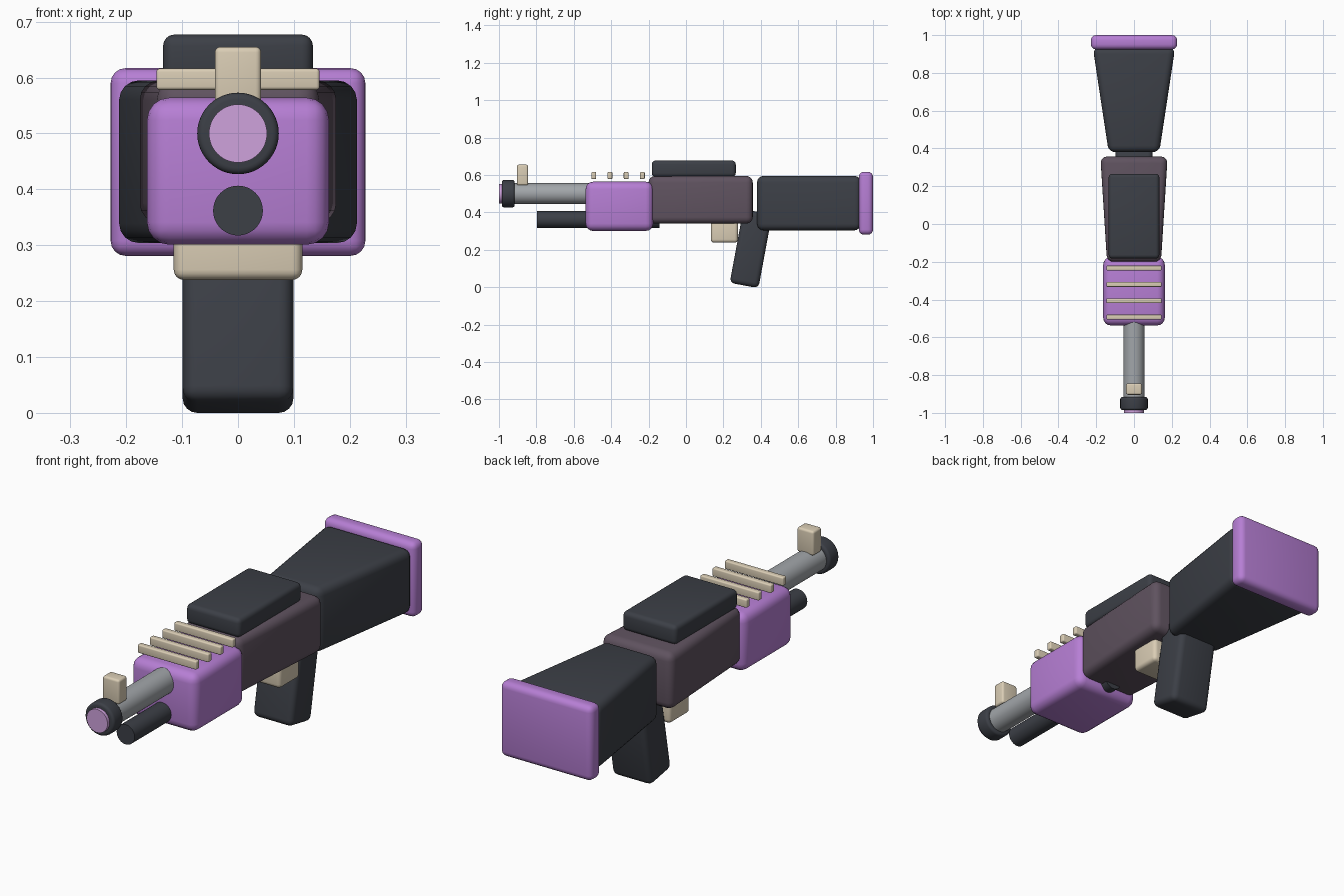
import bpy, bmesh, math
from mathutils import Matrix, Vector

if "Cube" in bpy.data.objects:
    bpy.data.objects.remove(bpy.data.objects["Cube"])


def material(name, rgb):
    m = bpy.data.materials.new(name)
    m.diffuse_color = (*rgb, 1)
    m.use_nodes = True
    m.node_tree.nodes["Principled BSDF"].inputs["Base Color"].default_value = m.diffuse_color
    return m


PURPLE = material("purple", (0.47, 0.21, 0.66))
PINK = material("pale_purple", (0.62, 0.36, 0.72))
DARK = material("charcoal", (0.045, 0.05, 0.062))
PLUM = material("plum_grey", (0.115, 0.085, 0.115))
CREAM = material("cream", (0.70, 0.61, 0.46))
STEEL = material("steel", (0.36, 0.38, 0.40))


def finish(name, bm, mat, bevel):
    # Round the edges and smooth-shade the part
    if bevel:
        sharp = [e for e in bm.edges if e.calc_face_angle(0) > math.radians(50)]
        bmesh.ops.bevel(bm, geom=sharp, offset=bevel, segments=4,
                        profile=0.5, affect='EDGES', clamp_overlap=True)
    mesh = bpy.data.meshes.new(name)
    bm.to_mesh(mesh)
    bm.free()
    mesh.materials.append(mat)
    ob = bpy.data.objects.new(name, mesh)
    bpy.context.collection.objects.link(ob)
    bpy.ops.object.select_all(action='DESELECT')
    ob.select_set(True)
    bpy.context.view_layer.objects.active = ob
    bpy.ops.object.shade_smooth_by_angle(angle=math.radians(35))
    return ob


def block(name, mat, y, z, half_front, half_back=None, bevel=0.02):
    # Box between y and z limits, optionally tapering in width front to back
    half_back = half_back or half_front
    bm = bmesh.new()
    bmesh.ops.create_cube(bm, size=2)
    for v in bm.verts:
        v.co = Vector((v.co.x * (half_back if v.co.y > 0 else half_front),
                       y[1] if v.co.y > 0 else y[0],
                       z[1] if v.co.z > 0 else z[0]))
    return finish(name, bm, mat, bevel)


def tube(name, mat, y, z, radius, bevel=0):
    # Solid cylinder lying along y
    bm = bmesh.new()
    place = Matrix.Translation((0, sum(y) / 2, z)) @ Matrix.Rotation(math.pi / 2, 4, 'X')
    bmesh.ops.create_cone(bm, cap_ends=True, segments=48, radius1=radius,
                          radius2=radius, depth=y[1] - y[0], matrix=place)
    return finish(name, bm, mat, bevel)


# Stock and butt plate
block("butt_plate", PURPLE, (0.924, 1.0), (0.281, 0.617), 0.228, bevel=0.027)
block("stock", DARK, (0.38, 0.935), (0.304, 0.595), 0.134, 0.218, bevel=0.035)

# Receiver, top pad and fore-end
block("receiver", PLUM, (-0.2, 0.357), (0.34, 0.595), 0.143, 0.178, bevel=0.035)
block("top_pad", DARK, (-0.183, 0.266), (0.59, 0.677), 0.134, bevel=0.02)
block("fore_end", PURPLE, (-0.537, -0.175), (0.301, 0.564), 0.163, bevel=0.04)

# Row of ribs above the fore-end
for i in range(4):
    yc = -0.493 + i * 0.0865
    block(f"rib_{i + 1}", CREAM, (yc - 0.013, yc + 0.013), (0.578, 0.616), 0.146, bevel=0.006)

# Barrel, muzzle and lower tube
tube("barrel", STEEL, (-0.95, -0.45), 0.5, 0.056)
tube("muzzle_ring", DARK, (-0.985, -0.916), 0.5, 0.073, bevel=0.012)
tube("muzzle_core", PINK, (-1.0, -0.93), 0.5, 0.052)
tube("lower_tube", DARK, (-0.797, -0.142), 0.362, 0.0445)
block("front_sight", CREAM, (-0.904, -0.844), (0.545, 0.655), 0.0415, bevel=0.01)

# Trigger block and raked grip
block("trigger_block", CREAM, (0.133, 0.278), (0.238, 0.37), 0.115, bevel=0.018)
grip = block("grip", DARK, (-0.078, 0.078), (-0.2, 0.2), 0.099, bevel=0.026)
grip.data.transform(Matrix.Translation((0, 0.347, 0.208)) @ Matrix.Rotation(math.radians(-10.5), 4, 'X'))
lowest = min(v.co.z for v in grip.data.vertices)
grip.data.transform(Matrix.Translation((0, 0, -lowest)))
